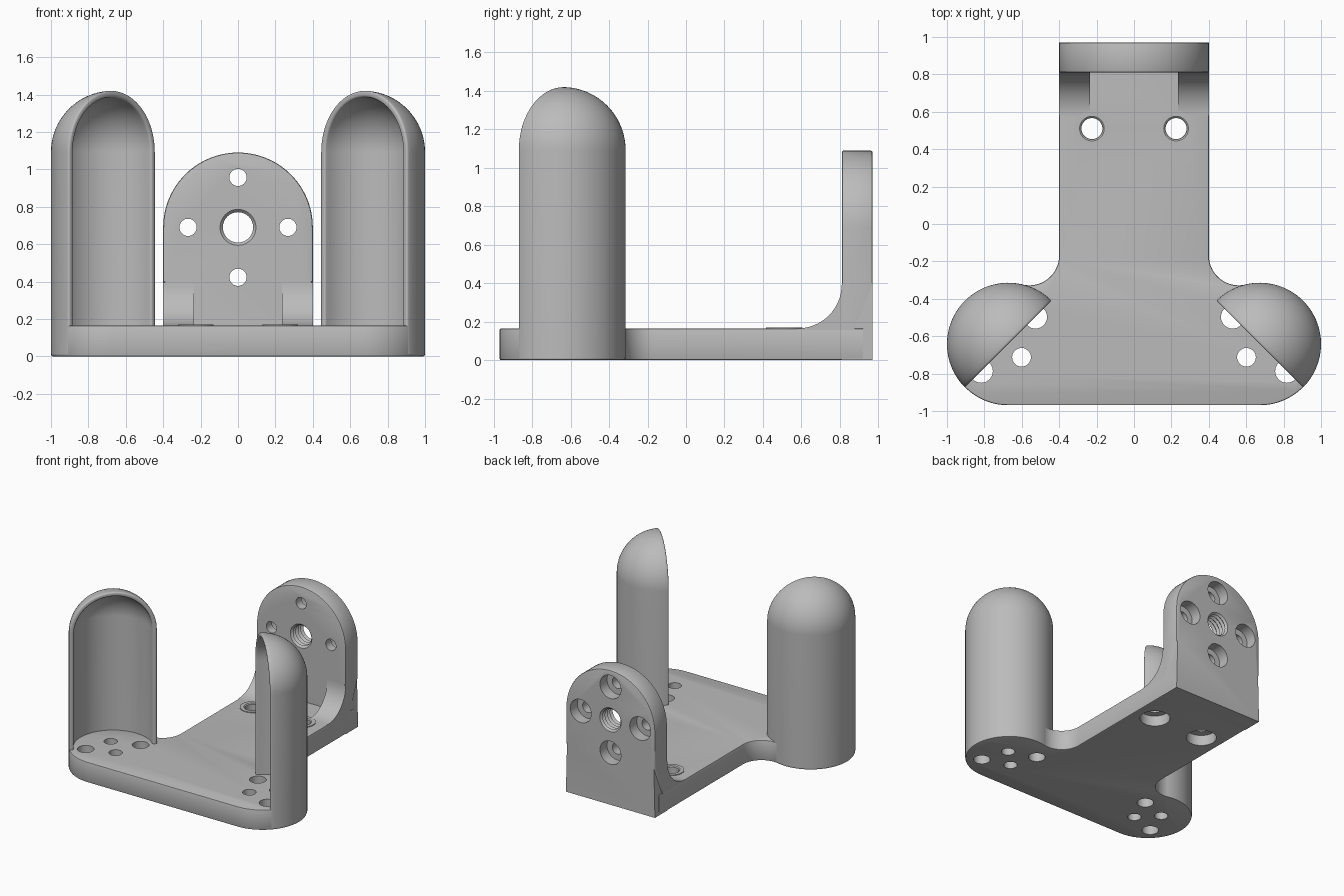
import bpy, bmesh
from math import sin, cos, pi, radians, atan2, sqrt
from mathutils import Vector, Matrix

if "Cube" in bpy.data.objects:
    bpy.data.objects.remove(bpy.data.objects["Cube"])

grey = bpy.data.materials.new("neutral_grey")
grey.use_nodes = True
GREY = (0.5, 0.5, 0.5, 1)
grey.diffuse_color = GREY
grey.node_tree.nodes["Principled BSDF"].inputs["Base Color"].default_value = GREY

T = 0.165                    # plate thickness
R = 0.328                    # cup radius
CX, CY = 0.672, -0.642       # cup centre
W = 0.4                      # half width of the neck
Y0, Y1 = 0.81, 0.97          # upright front and back
ZC = 0.69                    # upright hole centre


def arc(cx, cy, r, a0, a1, n):
    return [(cx + r * cos(a0 + (a1 - a0) * i / n), cy + r * sin(a0 + (a1 - a0) * i / n))
            for i in range(n + 1)]


def finish(bm, name):
    bmesh.ops.recalc_face_normals(bm, faces=bm.faces)
    mesh = bpy.data.meshes.new(name)
    bm.to_mesh(mesh)
    bm.free()
    mesh.materials.append(grey)
    ob = bpy.data.objects.new(name, mesh)
    bpy.context.collection.objects.link(ob)
    return ob


def prism(name, points, vec, bevel=0, rule=None):
    """Extrude a closed outline of 3D points and round the chosen edges."""
    bm = bmesh.new()
    face = bm.faces.new([bm.verts.new(p) for p in points])
    ext = bmesh.ops.extrude_face_region(bm, geom=[face])["geom"]
    bmesh.ops.translate(bm, vec=vec, verts=[g for g in ext if isinstance(g, bmesh.types.BMVert)])
    bmesh.ops.recalc_face_normals(bm, faces=bm.faces)
    if bevel:
        edges = [e for e in bm.edges if rule(e)]
        bmesh.ops.bevel(bm, geom=edges, offset=bevel, segments=2, profile=0.5, affect='EDGES')
    return finish(bm, name)


def lathe(bm, profile, matrix, steps=40, closed=False):
    """Turn an (r, z) profile about z; open ends are capped."""
    rings = []
    for r, z in profile:
        rings.append([bm.verts.new(matrix @ Vector((r * cos(2 * pi * i / steps),
                                                    r * sin(2 * pi * i / steps), z)))
                      for i in range(steps)])
    pairs = list(zip(rings, rings[1:])) + ([(rings[-1], rings[0])] if closed else [])
    for a, b in pairs:
        for i in range(steps):
            j = (i + 1) % steps
            bm.faces.new((a[i], a[j], b[j], b[i]))
    if not closed:
        bm.faces.new(rings[0])
        bm.faces.new(rings[-1])


def cut(ob, bm):
    """Subtract the cutter mesh and throw it away."""
    cutter = finish(bm, "cutter")
    cutter.hide_render = True
    mod = ob.modifiers.new("holes", 'BOOLEAN')
    mod.operation, mod.solver, mod.object = 'DIFFERENCE', 'EXACT', cutter
    bpy.context.view_layer.objects.active = ob
    bpy.ops.object.modifier_apply(modifier=mod.name)
    bpy.data.objects.remove(cutter)


def smooth(ob):
    bpy.ops.object.select_all(action='DESELECT')
    ob.select_set(True)
    bpy.context.view_layer.objects.active = ob
    bpy.ops.object.shade_smooth_by_angle(angle=radians(32))


# Base plate: two round lobes blended into a straight neck
lobe, blend = R - 0.001, 0.16
bx = W + blend
by = CY + sqrt((lobe + blend) ** 2 - (CX - bx) ** 2)
ang = atan2(by - CY, bx - CX)
half = arc(CX, CY, lobe, -pi / 2, ang, 40) + arc(bx, by, blend, ang + pi, pi, 14)[1:]
half.append((W, Y1 - 0.05))
outline = half + [(-x, y) for x, y in reversed(half)]


def plate_rim(e):
    a, b = (v.co for v in e.verts)
    return abs(a.z - b.z) < 1e-5 and min(a.y, b.y) < Y0
plate = prism("base_plate", [(x, y, 0) for x, y in outline], (0, 0, T), 0.008, plate_rim)

# Holes in the lobes and counterbored holes in the neck
bm = bmesh.new()
for s in (1, -1):
    for r, d in ((0.062, 0.205), (0.05, 0.1)):
        for k in (1, -1):
            ux, uy = (1, -1) if r > 0.055 else (1, 1)
            pos = (s * (CX + k * d * ux * 0.707), CY + k * d * uy * 0.707, 0)
            lathe(bm, [(r, -0.1), (r, 0.3)], Matrix.Translation(pos))
    lathe(bm, [(0.112, -0.1), (0.112, 0.085), (0.056, 0.085), (0.056, 0.3)],
          Matrix.Translation((s * 0.225, 0.51, 0)))
cut(plate, bm)
smooth(plate)

# Upright: round-topped back wall
shape = [(-W, 0), (W, 0), (W, W)] + arc(0, ZC, W, 0, pi, 48) + [(-W, W)]


def upright_rim(e):
    a, b = (v.co for v in e.verts)
    return abs(a.y - b.y) < 1e-5 and min(a.z, b.z) > W - 0.01 and (a - b).length < 0.5
upright = prism("upright", [(x, Y0, z) for x, z in shape], (0, Y1 - Y0, 0), 0.01, upright_rim)

# Four counterbored holes around a threaded one
bm = bmesh.new()
back = Matrix.Rotation(pi / 2, 4, 'X')      # lathe z runs from back to front
for dx, dz in ((0, 1), (0, -1), (1, 0), (-1, 0)):
    lathe(bm, [(0.094, -0.1), (0.094, 0.09), (0.046, 0.09), (0.046, 0.3)],
          Matrix.Translation((dx * 0.267, Y1, ZC + dz * 0.267)) @ back)
pitch = 0.032
thread = [(0.096 if i % 2 else 0.081, (i - 1) * pitch / 2) for i in range(13)]
lathe(bm, thread, Matrix.Translation((0, Y1, ZC)) @ back, 48)
cut(upright, bm)
smooth(upright)

# Gussets and raised seats, one per side
for s, side in ((1, "left"), (-1, "right")):
    r = 0.23
    curve = arc(Y0 - r, T + r, r, -pi / 2, 0, 16)
    sect = curve + [(Y0 + 0.05, T + r), (Y0 + 0.05, 0.12), (Y0 - r, 0.12)]
    smooth(prism(side + "_gusset", [(s * 0.235, y, z) for y, z in sect], (s * (W - 0.235), 0, 0)))

    bm = bmesh.new()
    lathe(bm, [(0.095, T - 0.01), (0.095, T + 0.006), (0.066, T + 0.006),
               (0.056, T - 0.002), (0.056, T - 0.01)],
          Matrix.Translation((s * 0.225, 0.51, 0)), closed=True)
    smooth(finish(bm, side + "_hole_seat"))

# Cups: half tubes with quarter-sphere tops, open towards the front middle
wall, lip, top = 0.034, 0.012, 1.42 - R
inner = R - wall
section = [(x, y) for x, y in arc(0, 0, R, pi / 2, lip / R, 20)]
section += arc(R - lip, lip, lip, pi / 8, pi / 2, 3)
section += arc(inner + lip, lip, lip, pi / 2 + 0.01, pi, 4)
# the lip arcs curve towards the open side
section = [(a, d if i <= 20 else 2 * lip - d) for i, (a, d) in enumerate(section)]
section += arc(0, 0, inner, lip / inner, pi / 2, 20)[1:]
for s, side in ((1, "left"), (-1, "right")):
    across = Vector((s, -1, 0)).normalized()
    depth = Vector((s, 1, 0)).normalized()
    centre = Vector((s * CX, CY, 0))
    n = 40
    path = [(1, 0, 0.012)]
    path += [(cos(pi * i / n), sin(pi * i / n), top) for i in range(n + 1)]
    path.append((-1, 0, 0.012))
    bm = bmesh.new()
    rows = [[bm.verts.new(centre + across * (c * a) + depth * d + Vector((0, 0, z + k * a)))
             for a, d in section] for c, k, z in path]
    for p, q in zip(rows, rows[1:]):
        for i in range(len(section) - 1):
            bm.faces.new((p[i], p[i + 1], q[i + 1], q[i]))
    bmesh.ops.remove_doubles(bm, verts=bm.verts, dist=1e-5)
    smooth(finish(bm, side + "_cup"))
